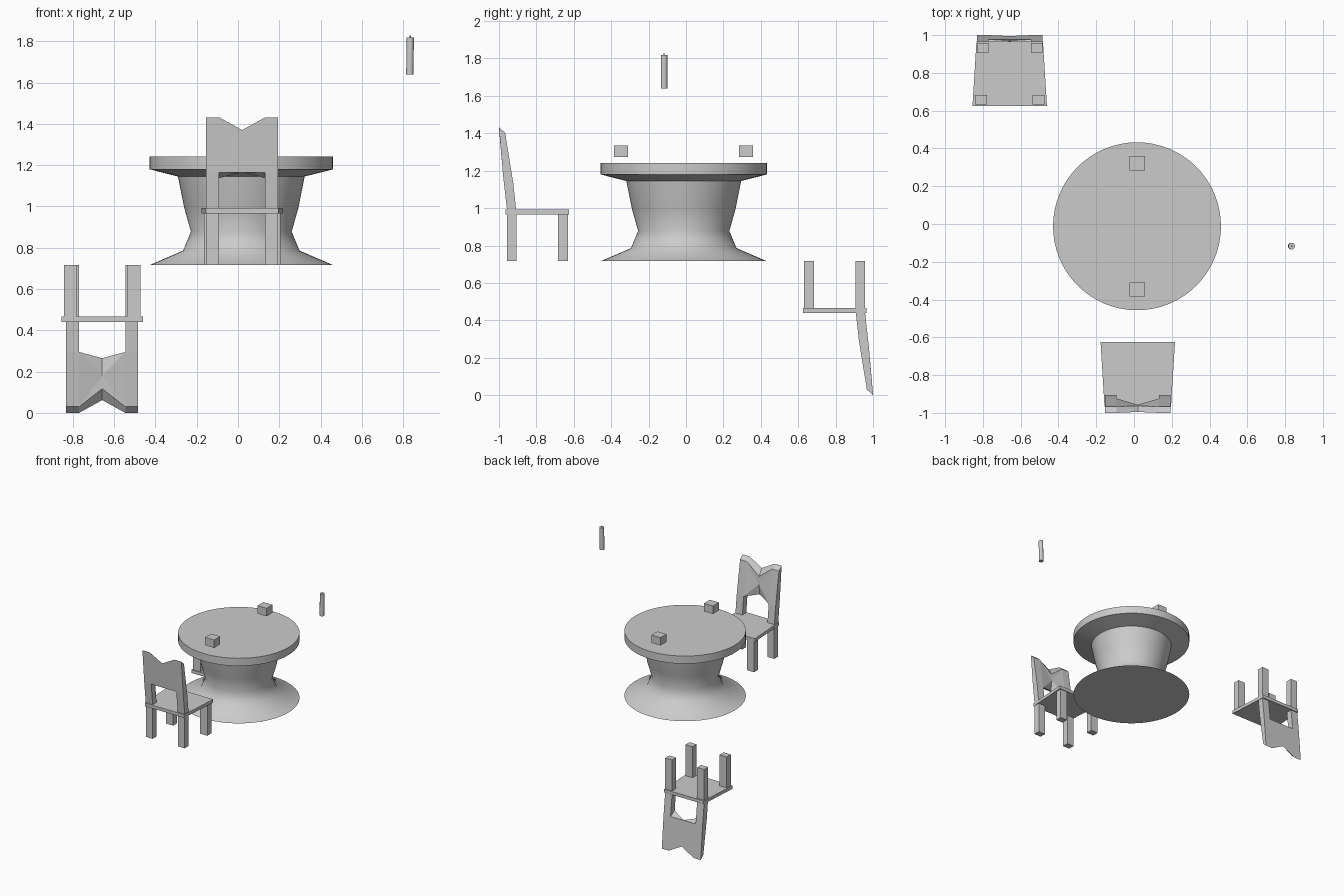
import bpy, bmesh, math
from mathutils import Matrix, Vector

if "Cube" in bpy.data.objects:
    bpy.data.objects.remove(bpy.data.objects["Cube"])


def make(name, verts, faces, matrix=Matrix.Identity(4)):
    bm = bmesh.new()
    vs = [bm.verts.new(matrix @ Vector(v)) for v in verts]
    for f in faces:
        bm.faces.new([vs[i] for i in f])
    bmesh.ops.recalc_face_normals(bm, faces=bm.faces)
    mesh = bpy.data.meshes.new(name)
    bm.to_mesh(mesh)
    bm.free()
    ob = bpy.data.objects.new(name, mesh)
    bpy.context.collection.objects.link(ob)
    return ob


def loft(name, rings, matrix=Matrix.Identity(4)):
    """Skin a stack of equal-sized vertex rings and cap both ends."""
    n = len(rings[0])
    verts = [v for r in rings for v in r]
    faces = [[k * n + i, k * n + (i + 1) % n, (k + 1) * n + (i + 1) % n, (k + 1) * n + i]
             for k in range(len(rings) - 1) for i in range(n)]
    faces += [list(range(n)), [len(verts) - 1 - i for i in range(n)]]
    return make(name, verts, faces, matrix)


def box(name, x, y, z, matrix=Matrix.Identity(4)):
    ring = lambda h: [(x[0], y[0], h), (x[1], y[0], h), (x[1], y[1], h), (x[0], y[1], h)]
    return loft(name, [ring(z[0]), ring(z[1])], matrix)


def lathe(name, profile, sides, matrix, angle):
    rings = [[(r * math.cos(2 * math.pi * i / sides), r * math.sin(2 * math.pi * i / sides), z)
              for i in range(sides)] for r, z in profile]
    ob = loft(name, rings, matrix)
    bpy.context.view_layer.objects.active = ob
    ob.select_set(True)
    bpy.ops.object.shade_smooth_by_angle(angle=math.radians(angle))
    ob.select_set(False)


def chair(prefix, m):
    # tapered seat
    ring = lambda z: [(-.176, -.966, z), (.176, -.966, z), (.197, -.626, z), (-.197, -.626, z)]
    loft(prefix + "seat", [ring(.966), ring(.992)], m)
    for side, s in (("left", -1), ("right", 1)):
        box(f"{prefix}{side}_front_leg", (s * .121, s * .185), (-.684, -.632), (.716, .967), m)
        box(f"{prefix}{side}_back_leg", (s * .112, s * .174), (-.957, -.906), (.716, .967), m)
        # leaning back post
        post = [[(s * .112, yb, zb), (s * .174, yb, zb), (s * .174, yf, zf), (s * .112, yf, zf)]
                for yb, zb, yf, zf in ((-.957, .99, -.908, .99), (-.977, 1.165, -.924, 1.137),
                                       (-1, 1.432, -.967, 1.402))]
        loft(f"{prefix}{side}_back_post", post, m)
    # notched back panel, hollowed along its middle
    cols = []
    for x in (-.112, .112):
        cols += [(x, -.924, 1.137), (x, -.967, 1.402), (x, -1, 1.432), (x, -.977, 1.165)]
    cols += [(0, -.97, 1.167), (0, -.957, 1.252), (0, -.962, 1.315), (0, -.995, 1.37), (0, -.977, 1.165)]
    faces = [(0, 1, 2, 3), (4, 5, 6, 7)]
    for a in (0, 4):
        faces += [(a, 8, 9), (a, 9, a + 1), (a + 1, 9, 10), (a + 1, 10, 11, a + 2),
                  (a + 2, 11, 12, a + 3), (a + 3, 12, 8), (a + 3, 8, a)]
    make(prefix + "back_panel", cols, faces, m)


# pedestal table
lathe("table", [(.4445, .716), (.282, .786), (.244, .878), (.277, .995), (.307, 1.145),
                (.4445, 1.18), (.4445, 1.242)], 64, Matrix.Translation((.016, -.012, 0)), 60)

# upright chair, and a second one flipped upside down
chair("upright_chair_", Matrix.Translation((.02, 0, 0)))
chair("flipped_chair_", Matrix.Translation((-.658, 0, 1.432)) @ Matrix.Rotation(math.pi, 4, 'X'))

# two blocks hovering over the table
for name, y in (("front_block", -.347), ("back_block", .321)):
    box(name, (-.024, .057), (y - .038, y + .038), (1.272, 1.336))

# floating candle with a slight lean and a small wick
lean = Matrix.Translation((.832, -.117, 1.64)) @ Matrix.Rotation(math.radians(.9), 4, 'Y')
lathe("candle", [(.0175, 0), (.0175, .178)], 12, lean, 40)
lathe("candle_wick", [(.004, .17), (.003, .188)], 6, lean, 40)
